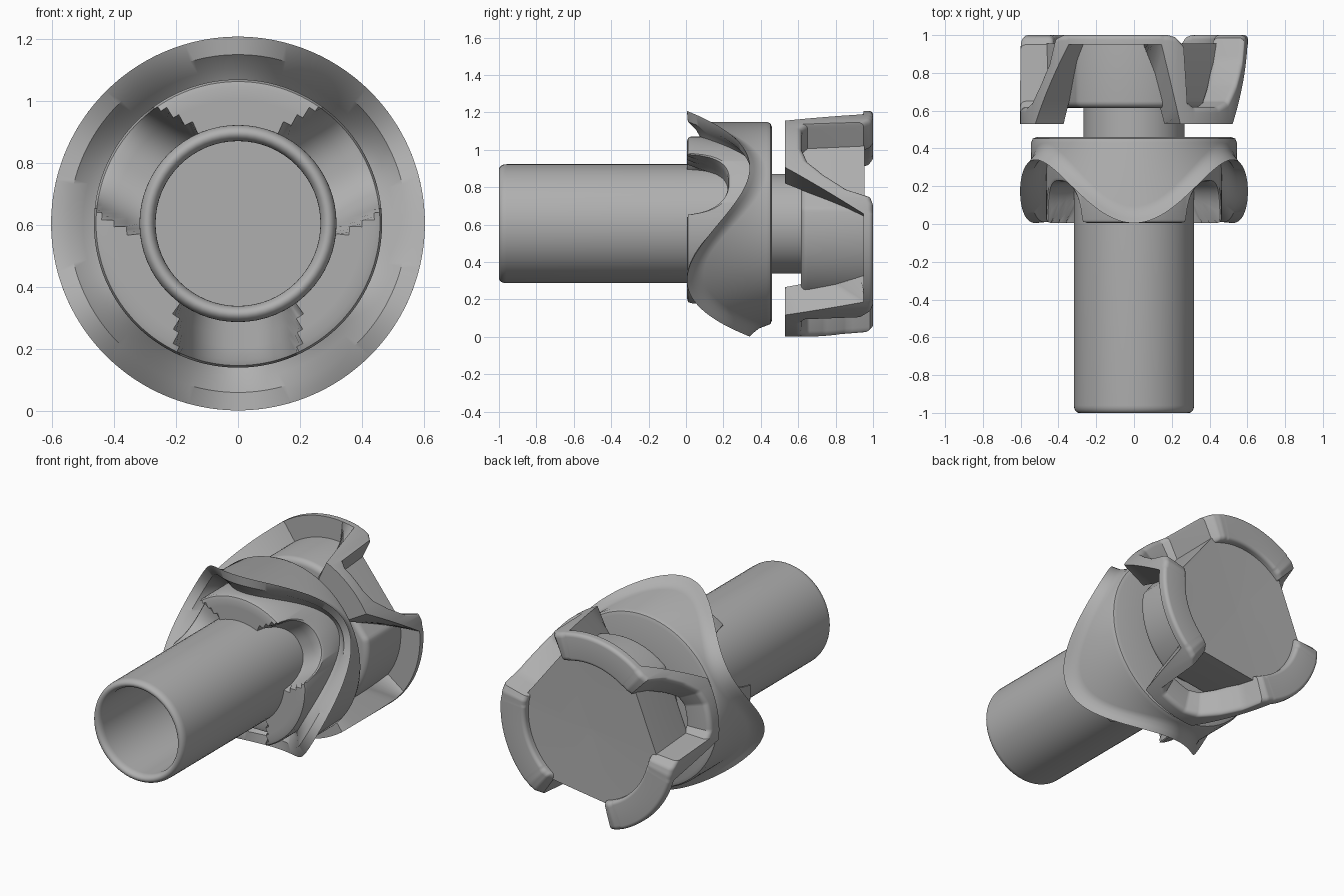
import bpy, bmesh, math

if "Cube" in bpy.data.objects:
    bpy.data.objects.remove(bpy.data.objects["Cube"])

CZ = 0.605   # height of the shaft axis
N = 240      # samples round the axis
BORE = 0.3   # y where the bore ends

grey = bpy.data.materials.new("mid_grey")
grey.diffuse_color = (0.43, 0.43, 0.43, 1)
grey.use_nodes = True
grey.node_tree.nodes["Principled BSDF"].inputs["Base Color"].default_value = grey.diffuse_color


def sweep(name, section, n=N, closed=False):
    """Sweep section(angle in degrees) -> [(radius, y), ...] round the y axis."""
    bm = bmesh.new()
    rings = []
    for i in range(n):
        d = 360 * i / n
        a = math.radians(d)
        rings.append([bm.verts.new((r * math.cos(a), y, CZ + r * math.sin(a)))
                      for r, y in section(d)])
    m = len(rings[0])
    for i in range(n):
        p, q = rings[i], rings[(i + 1) % n]
        for j in range(m if closed else m - 1):
            k = (j + 1) % m
            bm.faces.new((p[j], p[k], q[k], q[j]))
    if not closed:  # end caps
        bm.faces.new([r[0] for r in rings])
        bm.faces.new([r[-1] for r in rings])
    bmesh.ops.recalc_face_normals(bm, faces=bm.faces)
    me = bpy.data.meshes.new(name)
    bm.to_mesh(me)
    bm.free()
    me.materials.append(grey)
    ob = bpy.data.objects.new(name, me)
    bpy.context.collection.objects.link(ob)
    bpy.ops.object.select_all(action='DESELECT')
    ob.select_set(True)
    bpy.context.view_layer.objects.active = ob
    bpy.ops.object.shade_smooth_by_angle(angle=math.radians(35))
    return ob


def table(points, d):
    """Piecewise linear lookup."""
    for (a, u), (b, v) in zip(points, points[1:]):
        if a <= d <= b:
            return u + (v - u) * (d - a) / (b - a)
    return points[-1][1]


def fillet(r, y, c, sy):
    """Rounded outer corner at radius r, plane y; sy = +1 goes inwards in y."""
    return [(r - c + c * math.sin(t), y + sy * c * (1 - math.cos(t)))
            for t in (k * math.pi / 10 for k in range(6))]


# hollow shaft with a rounded rim, and the neck behind the collar
rim = [(0.292 - 0.026 * math.cos(t), -0.96 - 0.04 * math.sin(t))
       for t in (k * math.pi / 12 for k in range(13))]
sweep("hollow_shaft", lambda d: [(0.266, BORE)] + rim + [(0.318, BORE + 0.05)], 64)
sweep("neck", lambda d: [(0.267, 0.4), (0.267, 0.7)], 64)


# collar: three radial round-bottomed slots in the core, wavy flared lip outside
def collar(d):
    f = 0.005 + 0.335 * (0.5 - 0.5 * math.cos(math.radians(3 * (d - 90))))
    e = math.radians((d + 30) % 120 - 60)

    def slot(r):
        s = abs(r * math.sin(e)) / 0.185
        return 0.005 + 0.22 * math.sqrt(max(0, 1 - s ** 2.5))

    g = slot(0.465)
    return [(0.28, slot(0.3)), (0.318, slot(0.318)), (0.36, slot(0.36)),
            (0.40, slot(0.40)), (0.44, slot(0.44)), (0.458, g + 0.006), (0.465, g + 0.02),
            (0.465, max(f + 0.07, g + 0.03)), (0.50, f + 0.05), (0.545, f + 0.005),
            (0.603, f), (0.58, f + 0.025), (0.56, f + 0.05), (0.545, f + 0.09),
            (0.545, 0.43), (0.536, 0.452), (0.515, 0.46), (0.2, 0.46), (0.2, 0.44), (0.28, 0.44)]


sweep("cam_collar", collar, closed=True)


# rear hub: round under the claws, flat across the three pockets
def hub(d):
    e = (d % 120) - 38
    r = 0.47
    if abs(e) < 28:
        r *= math.cos(math.radians(28)) / math.cos(math.radians(e))
    return ([(0.2, 0.615)] + fillet(r, 0.615, 0.035, 1)
            + [(r, 0.955), (0.001, 0.945)])


sweep("rear_hub", hub)

# claw ribbon: steps between a forward foot and a rear rim, three times round
FRONT = [(0, 0.95), (5, 0.95), (30, 0.53), (66, 0.53), (76, 0.95), (120, 0.95)]
FRONT_IN = [(0, 0.95), (5, 0.95), (30, 0.53), (68, 0.53), (84, 0.95), (120, 0.95)]
REAR = [(0, 1), (10, 1), (14, 0.985), (18, 0.86), (26, 0.74), (34, 0.65), (42, 0.62),
        (58, 0.62), (62, 0.65), (64, 0.95), (68, 0.99), (72, 1), (120, 1)]


def ribbon(d):
    f, b = table(FRONT, d % 120), table(REAR, d % 120)
    c = min(0.03, (b - f) * 0.45)
    outer = fillet(0.603, b, c, -1)
    inner = [(1.033 - r, y) for r, y in reversed(outer)]
    return [(0.43, table(FRONT_IN, d % 120)), *inner, *outer, (0.603, f)]


sweep("claw_ribbon", ribbon, 360, closed=True)
